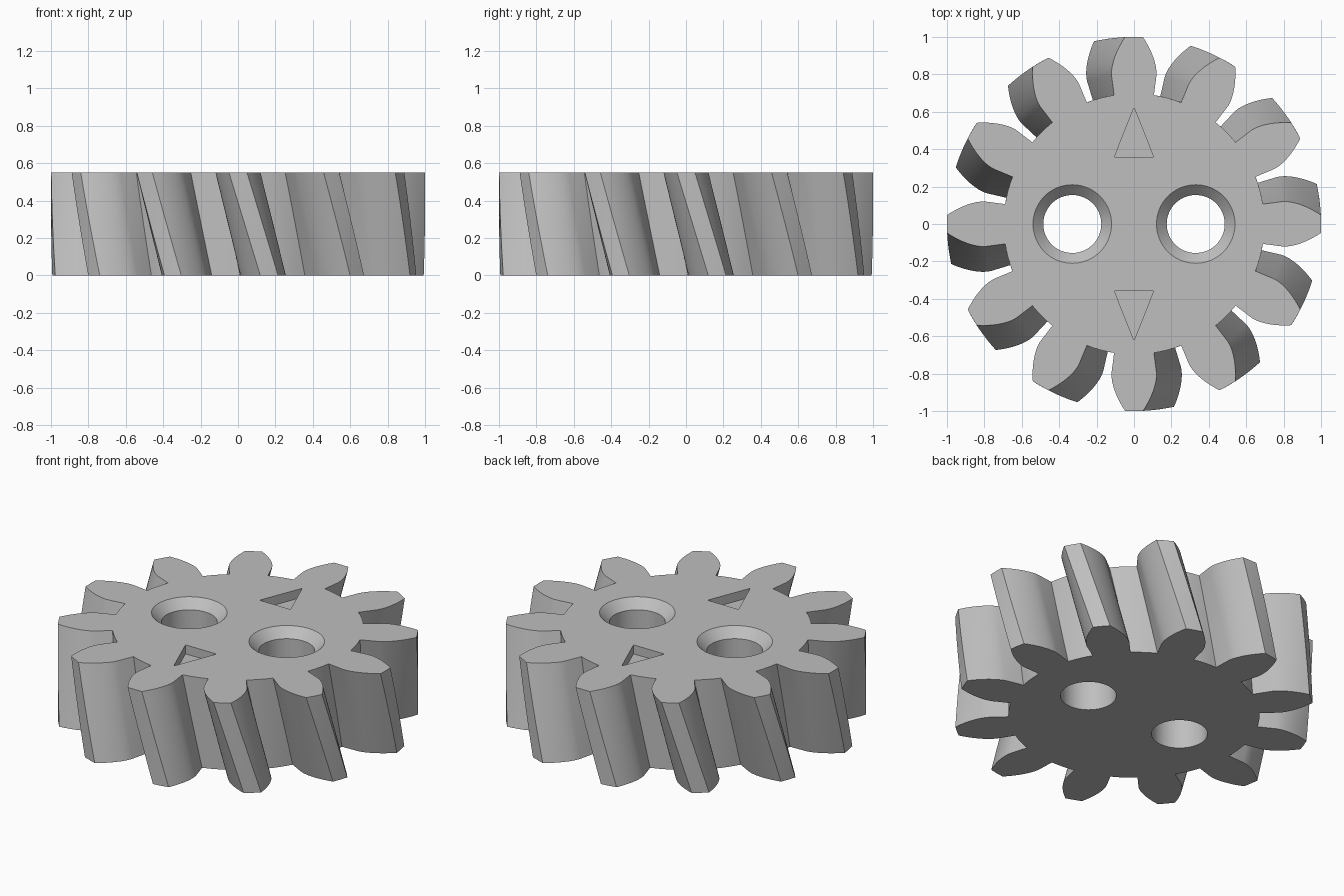
import bpy, bmesh, math

cube = bpy.data.objects.get("Cube")
if cube:
    bpy.data.objects.remove(cube, do_unlink=True)

TEETH, HEIGHT, TWIST = 12, 0.55, math.radians(9.6)
ROOT, BASE, TIP = 0.697, 0.805, 1.0
HALF = math.radians(8.6)      # half angle of a tooth at the base circle
RECESS = 0.055

grey = bpy.data.materials.new("plain_grey")
grey.use_nodes = True
colour = (0.52, 0.52, 0.52, 1)
grey.diffuse_color = colour
grey.node_tree.nodes["Principled BSDF"].inputs["Base Color"].default_value = colour


def polar(r, a):
    return r * math.cos(a), r * math.sin(a)


def add_loft(bm, rings):
    """Closed solid through rings of equal point count."""
    loops = [[bm.verts.new(p) for p in ring] for ring in rings]
    bm.faces.new(loops[0][::-1])
    bm.faces.new(loops[-1])
    for low, high in zip(loops, loops[1:]):
        n = len(low)
        for i in range(n):
            j = (i + 1) % n
            bm.faces.new((low[i], low[j], high[j], high[i]))


def make_object(name, bm):
    bmesh.ops.recalc_face_normals(bm, faces=bm.faces)
    mesh = bpy.data.meshes.new(name)
    bm.to_mesh(mesh)
    bm.free()
    mesh.materials.append(grey)
    obj = bpy.data.objects.new(name, mesh)
    bpy.context.collection.objects.link(obj)
    return obj


# Tooth flank: near-radial foot, then an involute up to the tip
flank = [(ROOT, HALF + 0.003)]
for i in range(9):
    r = BASE + (TIP - BASE) * i / 8
    flank.append((r, HALF - math.sqrt((r / BASE) ** 2 - 1) + math.acos(BASE / r)))
tooth = [(r, -a) for r, a in flank] + [(TIP, 0)] + [(r, a) for r, a in reversed(flank)]
pitch = math.tau / TEETH
tooth += [(ROOT, pitch * f) for f in (0.4, 0.5, 0.6)]
outline = [(r, a + k * pitch) for k in range(TEETH) for r, a in tooth]

# Helical gear body
LAYERS = 10
bm = bmesh.new()
rings = []
for i in range(LAYERS + 1):
    t = i / LAYERS
    rings.append([(*polar(r, a + TWIST * (1 - t)), HEIGHT * t) for r, a in outline])
add_loft(bm, rings)
gear = make_object("helical_gear", bm)

# Cutter: two countersunk through holes and two triangular pockets
bm = bmesh.new()
BORE, SEGS, OVER = 0.155, 64, 0.05
steps = [(BORE, -OVER), (BORE, HEIGHT - RECESS), (BORE + RECESS + OVER, HEIGHT + OVER)]
for side in (-1, 1):
    rings = []
    for r, z in steps:
        pts = [polar(r, math.tau * i / SEGS) for i in range(SEGS)]
        rings.append([(x + side * 0.33, y, z) for x, y in pts])
    add_loft(bm, rings)
    tri = [(-0.105, side * 0.358), (0.105, side * 0.358), (0, side * 0.622)]
    add_loft(bm, [[(x, y, z) for x, y in tri] for z in (HEIGHT - RECESS, HEIGHT + OVER)])
cutter = make_object("hole_and_pocket_cutter", bm)
cutter.hide_render = True

# Cut the openings and tidy up
cut = gear.modifiers.new("openings", "BOOLEAN")
cut.operation = "DIFFERENCE"
cut.solver = "EXACT"
cut.object = cutter
bpy.ops.object.select_all(action="DESELECT")
gear.select_set(True)
bpy.context.view_layer.objects.active = gear
bpy.ops.object.modifier_apply(modifier=cut.name)
bpy.data.objects.remove(cutter, do_unlink=True)
bpy.ops.object.shade_smooth_by_angle(angle=math.radians(25))
